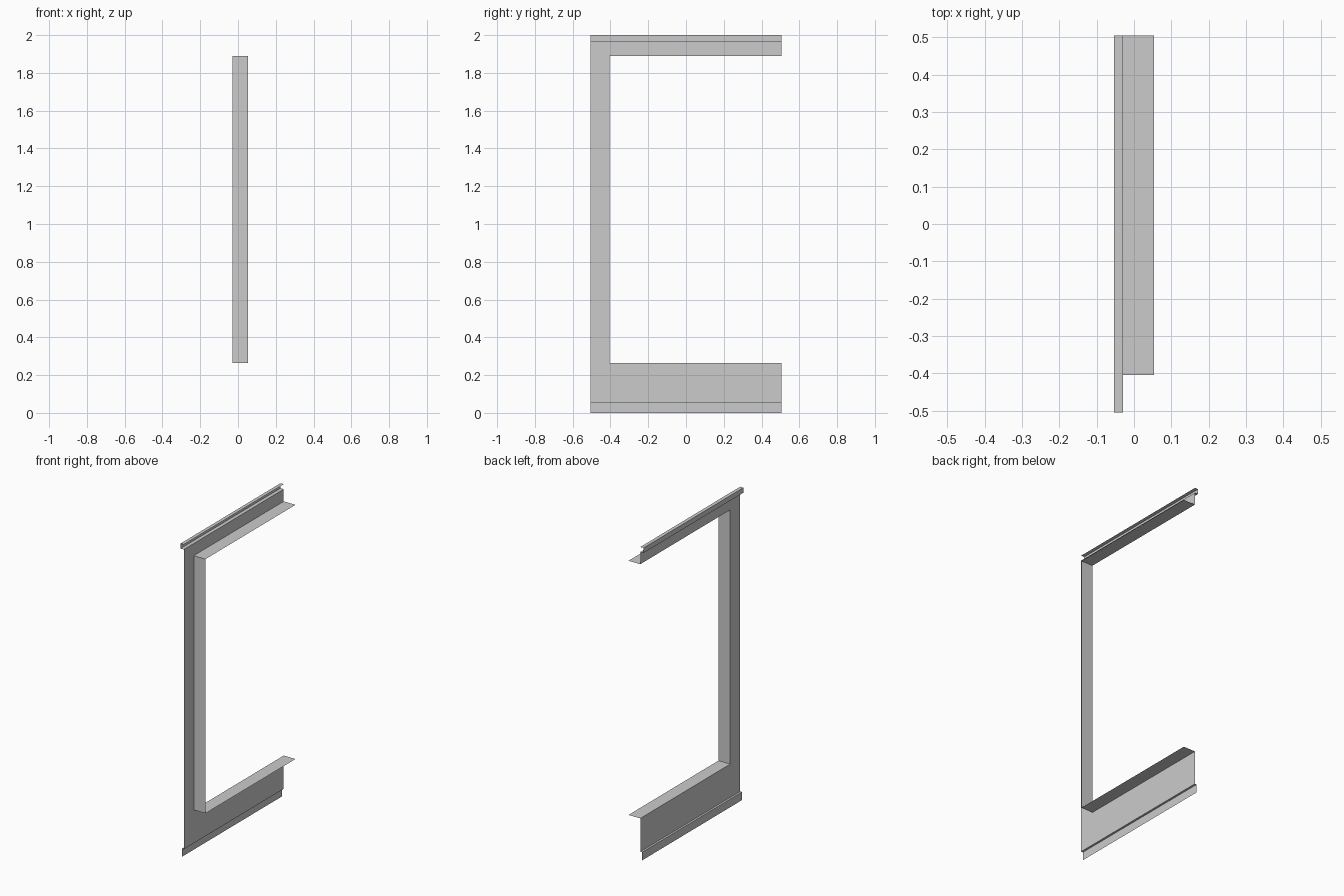
import bpy

if "Cube" in bpy.data.objects:
    bpy.data.objects.remove(bpy.data.objects["Cube"])

HALF = 0.505               # half the wall length along y
JAMB = -0.404              # inner edge of the upright
SILL, HEAD = 0.265, 1.89   # opening bottom and top
BASE, TOP = 0.052, 1.968   # wall sheet bottom and top
WALL, DEEP = -0.03, 0.053  # wall plane and back of the reveal


def make_object(name, verts, faces):
    mesh = bpy.data.meshes.new(name)
    mesh.from_pydata(verts, [], faces)
    mesh.update()
    obj = bpy.data.objects.new(name, mesh)
    bpy.context.collection.objects.link(obj)
    return obj


def sheet(name, path, place, a, b):
    """Sweep an open path between two positions a and b."""
    n = len(path)
    verts = [place(p, t) for t in (a, b) for p in path]
    faces = [(i, i + 1, n + i + 1, n + i) for i in range(n - 1)]
    return make_object(name, verts, faces)


def along_y(p, t):
    return (p[0], t, p[1])


def along_x(p, t):
    return (t, p[0], p[1])


# C-shaped wall sheet around the open-sided opening, split into three quads
rows = [(-HALF, BASE), (HALF, BASE), (HALF, SILL), (JAMB, SILL),
        (JAMB, HEAD), (HALF, HEAD), (HALF, TOP), (-HALF, TOP)]
outline = rows + [(-HALF, SILL), (-HALF, HEAD)]
make_object("wall_panel", [(WALL, y, z) for y, z in outline],
            [(8, 3, 2, 1, 0), (9, 4, 3, 8), (7, 6, 5, 4, 9)])

# Reveal lining: sill, jamb and head
sheet("opening_reveal",
      [(HALF, SILL), (JAMB, SILL), (JAMB, HEAD), (HALF, HEAD)],
      along_x, WALL, DEEP)

# Projecting base board with its ledge
sheet("base_trim", [(WALL, BASE), (-0.043, BASE), (-0.043, 0.0)],
      along_y, -HALF, HALF)

# Projecting top moulding, open at the back
sheet("top_trim", [(WALL, 2.0), (-0.053, 2.0), (-0.053, TOP), (WALL, TOP)],
      along_y, -HALF, HALF)
